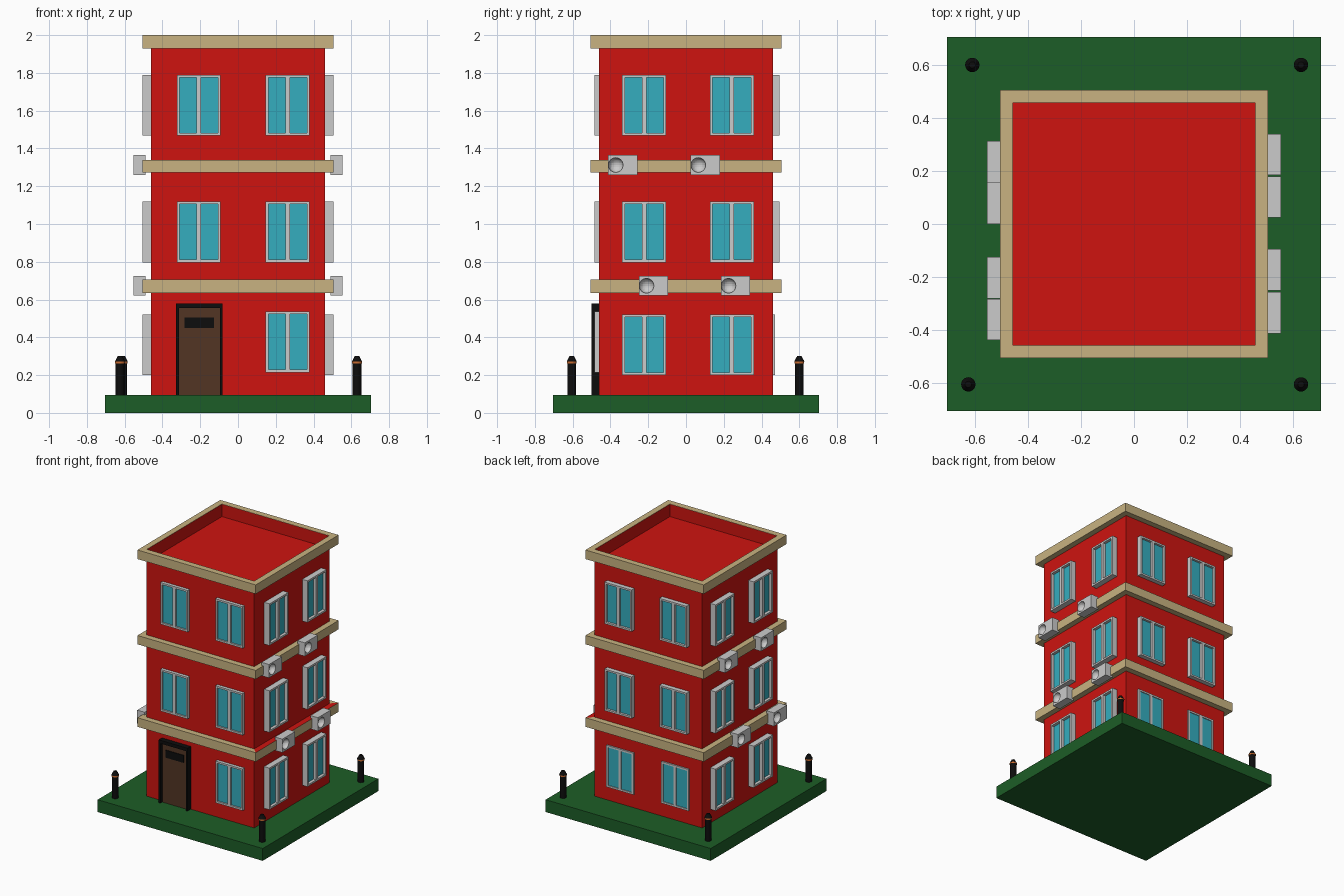
import bpy, bmesh
from math import pi
from mathutils import Matrix, Vector

if "Cube" in bpy.data.objects:
    bpy.data.objects.remove(bpy.data.objects["Cube"])


def mat(name, r, g, b):
    m = bpy.data.materials.new(name)
    m.diffuse_color = (r, g, b, 1)
    m.use_nodes = True
    m.node_tree.nodes["Principled BSDF"].inputs["Base Color"].default_value = m.diffuse_color
    return m


RED = mat("red_wall", 0.62, 0.007, 0.005)
GREEN = mat("grass", 0.012, 0.11, 0.02)
TAN = mat("trim", 0.58, 0.45, 0.22)
BLUE = mat("glass", 0.035, 0.42, 0.52)
BROWN = mat("wood", 0.085, 0.035, 0.017)
BLACK = mat("black", 0.004, 0.004, 0.004)
ORANGE = mat("glow", 0.6, 0.15, 0.03)
WALL = 0.46


def finish(name, bm, *mats, angle=0):
    bm.transform(Matrix.Rotation(angle, 4, 'Z'))
    bmesh.ops.recalc_face_normals(bm, faces=bm.faces)
    me = bpy.data.meshes.new(name)
    bm.to_mesh(me)
    bm.free()
    ob = bpy.data.objects.new(name, me)
    bpy.context.collection.objects.link(ob)
    for m in mats:
        me.materials.append(m)
    return ob


def boxes(name, spans, *mats, angle=0):
    """Object made of boxes given as (x0, x1, y0, y1, z0, z1)."""
    bm = bmesh.new()
    for x0, x1, y0, y1, z0, z1 in spans:
        m = Matrix.Translation(((x0 + x1) / 2, (y0 + y1) / 2, (z0 + z1) / 2))
        m = m @ Matrix.Diagonal((x1 - x0, y1 - y0, z1 - z0, 1))
        bmesh.ops.create_cube(bm, size=1, matrix=m)
    return finish(name, bm, *mats, angle=angle)


def ring(name, z0, z1, red_ledge=False):
    """Square mitred trim band around the walls."""
    bm = bmesh.new()
    corners = [(1, -1), (1, 1), (-1, 1), (-1, -1)]
    section = [(0.505, z0), (0.505, z1), (0.458, z1), (0.458, z0)]
    vs = [[bm.verts.new((sx * h, sy * h, z)) for h, z in section] for sx, sy in corners]
    for i in range(4):
        for j in range(4):
            a, b, k = vs[i], vs[(i + 1) % 4], (j + 1) % 4
            f = bm.faces.new((a[j], b[j], b[k], a[k]))
            if red_ledge and i == 0 and j == 1:
                f.material_index = 1
    return finish(name, bm, TAN, RED)


def window(name, angle, u, z0, depth, w=0.232, h=0.322):
    """Two-pane window; the wall faces -y before turning by angle."""
    a, b, z1, t = u - w / 2, u + w / 2, z0 + h, 0.014
    y0, y1 = -WALL - depth, -WALL + 0.01
    boxes(name + "_frame", [
        (a, a + t, y0, y1, z0, z1), (b - t, b, y0, y1, z0, z1),
        (u - 0.012, u + 0.012, y0, y1, z0 + t, z1 - t),
        (a + t, b - t, y0, y1, z0, z0 + t), (a + t, b - t, y0, y1, z1 - t, z1)], angle=angle)
    yp = -WALL - depth * 0.5
    boxes(name + "_panes", [(a + t, u - 0.012, yp, y1, z0 + t, z1 - t),
                            (u + 0.012, b - t, yp, y1, z0 + t, z1 - t)], BLUE, angle=angle)


def air_unit(name, angle, u, z):
    """Box with a round hollow for the fan."""
    ob = boxes(name, [(u - 0.078, u + 0.078, -0.554, -0.49, z - 0.052, z + 0.052)], angle=angle)
    bm = bmesh.new()
    bmesh.ops.create_uvsphere(bm, u_segments=24, v_segments=12, radius=0.039,
                              matrix=Matrix.Translation((u - 0.037, -0.554, z)))
    cut = finish(name + "_cutter", bm, angle=angle)
    cut.hide_render = True
    cut.hide_viewport = True
    mod = ob.modifiers.new("fan_hollow", 'BOOLEAN')
    mod.operation = 'DIFFERENCE'
    mod.solver = 'EXACT'
    mod.object = cut


def lathe(bm, r0, r1, z0, z1, x, y):
    bmesh.ops.create_cone(bm, cap_ends=True, segments=24, radius1=r0, radius2=r1, depth=z1 - z0,
                          matrix=Matrix.Translation((x, y, (z0 + z1) / 2)))


# Ground slab
boxes("lawn", [(-0.705, 0.705, -0.705, 0.705, 0, 0.095)], GREEN)

# Walls with the sunken roof
bm = bmesh.new()
bmesh.ops.create_cube(bm, size=1, matrix=Matrix.Translation((0, 0, 1.0465))
                      @ Matrix.Diagonal((2 * WALL, 2 * WALL, 1.903, 1)))
top = max(bm.faces, key=lambda f: f.calc_center_median().z)
bmesh.ops.inset_region(bm, faces=[top], thickness=0.004)
pit = bmesh.ops.extrude_face_region(bm, geom=[top])
bmesh.ops.translate(bm, vec=Vector((0, 0, -0.095)),
                    verts=[v for v in pit["geom"] if isinstance(v, bmesh.types.BMVert)])
if top.is_valid:
    bmesh.ops.delete(bm, geom=[top], context='FACES_ONLY')
finish("walls", bm, RED)

# Trim bands
ring("lower_band", 0.635, 0.705, red_ledge=True)
ring("upper_band", 1.272, 1.34)
ring("cornice", 1.93, 2.0)

# Windows: wall angle, positions along the wall, projection
FLOORS = [0.2, 0.797, 1.468]
SIDES = {"front": (0, (-0.2075, 0.2625), 0.025),
         "right": (pi / 2, (-0.222, 0.243), 0.045),
         "back": (pi, (-0.235, 0.235), 0.035),
         "left": (-pi / 2, (-0.243, 0.222), 0.045)}
for side, (angle, us, depth) in SIDES.items():
    for f, z in enumerate(FLOORS):
        for i, u in enumerate(us):
            d = depth
            if f == 0 and side == "front":
                if i == 0:
                    continue  # the door is here
                z = 0.215
            if f == 0 and side == "back":
                d = 0.012
            window(f"{side}_window_{f}_{i}", angle, u, z, d)

# Air conditioning units on the side walls
for side, angle, low, high in (("right", pi / 2, (-0.172, 0.262), (-0.335, 0.102)),
                               ("left", -pi / 2, (-0.078, 0.36), (-0.235, 0.203))):
    for i in range(2):
        air_unit(f"{side}_lower_air_unit_{i}", angle, low[i], 0.673)
        air_unit(f"{side}_upper_air_unit_{i}", angle, high[i], 1.312)

# Front door
boxes("door_frame", [(-0.327, -0.312, -0.50, -0.45, 0.095, 0.58),
                     (-0.096, -0.081, -0.50, -0.45, 0.095, 0.58),
                     (-0.312, -0.096, -0.50, -0.45, 0.555, 0.58)], BLACK)
boxes("door_panel", [(-0.312, -0.096, -0.478, -0.45, 0.095, 0.555)], BROWN)
boxes("door_vent", [(-0.282, -0.127, -0.484, -0.47, 0.449, 0.506)], BLACK)

# Corner garden lamps
for i, (x, y) in enumerate([(-0.61, 0.60), (0.63, 0.60), (0.63, -0.605), (-0.625, -0.605)]):
    bm = bmesh.new()
    lathe(bm, 0.023, 0.023, 0.09, 0.262, x, y)
    lathe(bm, 0.027, 0.012, 0.272, 0.30, x, y)
    finish(f"lamp_post_{i}", bm, BLACK)
    bm = bmesh.new()
    lathe(bm, 0.026, 0.026, 0.262, 0.272, x, y)
    finish(f"lamp_light_{i}", bm, ORANGE)
